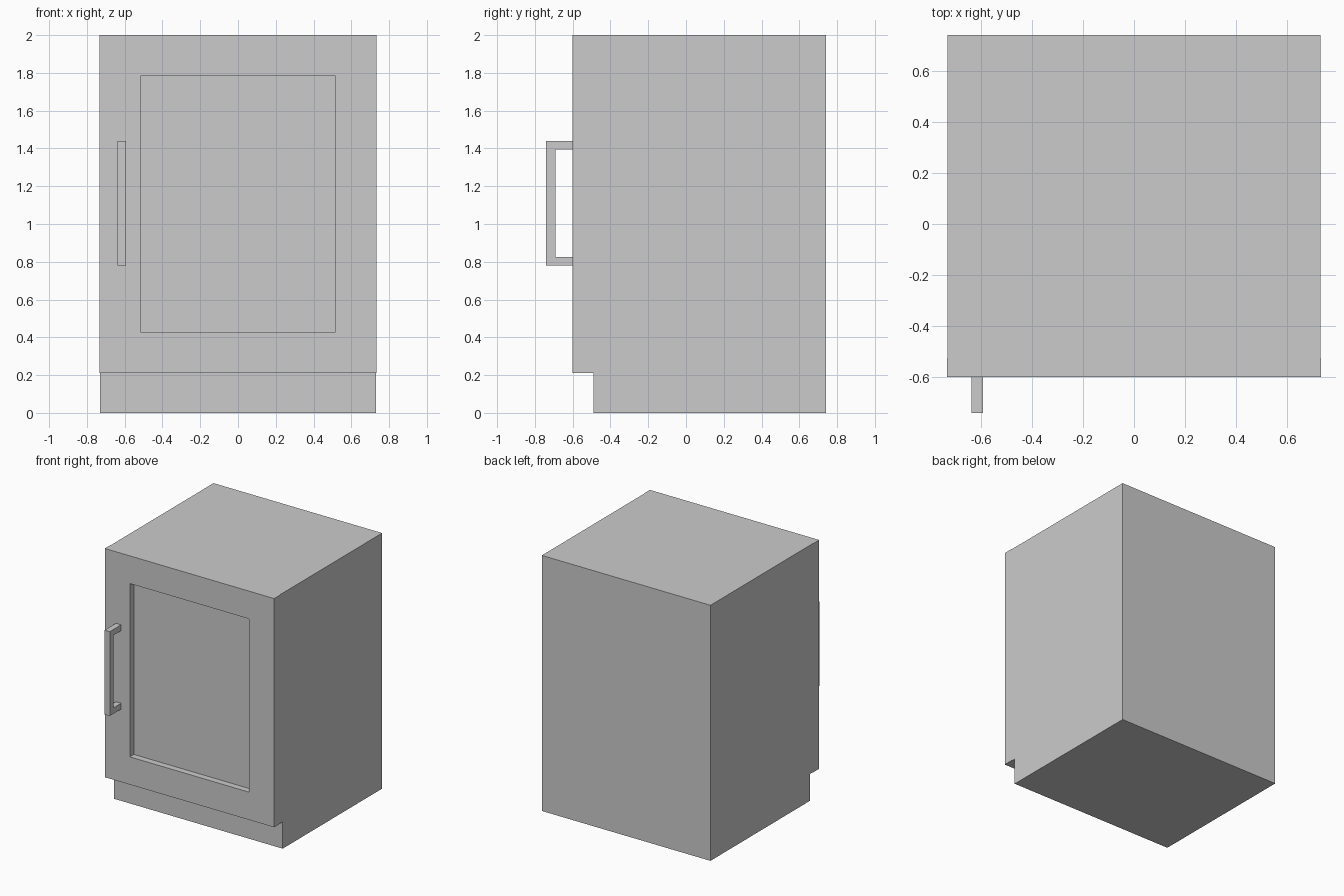
import bpy, bmesh

if "Cube" in bpy.data.objects:
    bpy.data.objects.remove(bpy.data.objects["Cube"])


def finish(name, bm):
    bmesh.ops.recalc_face_normals(bm, faces=bm.faces[:])
    mesh = bpy.data.meshes.new(name)
    bm.to_mesh(mesh)
    bm.free()
    obj = bpy.data.objects.new(name, mesh)
    bpy.context.collection.objects.link(obj)
    return obj


def extrude_profile(name, points, x0, x1):
    """Extrude a (y, z) side profile along x; returns the object."""
    bm = bmesh.new()
    face = bm.faces.new([bm.verts.new((x0, y, z)) for y, z in points])
    ext = bmesh.ops.extrude_face_region(bm, geom=[face])["geom"]
    moved = [v for v in ext if isinstance(v, bmesh.types.BMVert)]
    bmesh.ops.translate(bm, verts=moved, vec=(x1 - x0, 0, 0))
    return finish(name, bm)


# Cabinet body with the toe-kick notch at the lower front
extrude_profile("cabinet_body",
                [(-0.49, 0), (0.74, 0), (0.74, 2), (-0.525, 2),
                 (-0.525, 0.21), (-0.49, 0.21)], -0.73, 0.73)

# Door: slab whose front face is inset and pushed back to a recessed panel
bm = bmesh.new()
bmesh.ops.create_cube(bm, size=1)
bmesh.ops.scale(bm, verts=bm.verts, vec=(1.466, 0.075, 1.79))
bmesh.ops.translate(bm, verts=bm.verts, vec=(0, -0.5625, 1.105))
front = min(bm.faces, key=lambda f: f.calc_center_median().y)
bmesh.ops.inset_region(bm, faces=[front], thickness=0.217, use_even_offset=True)
panel = bmesh.ops.extrude_discrete_faces(bm, faces=[front])["faces"][0]
bmesh.ops.translate(bm, verts=panel.verts, vec=(0, 0.05, 0))
finish("door", bm)

# Square bracket handle
extrude_profile("door_handle",
                [(-0.6, 0.78), (-0.74, 0.78), (-0.74, 1.44), (-0.6, 1.44),
                 (-0.6, 1.394), (-0.692, 1.394), (-0.692, 0.826), (-0.6, 0.826)],
                -0.637, -0.592)
